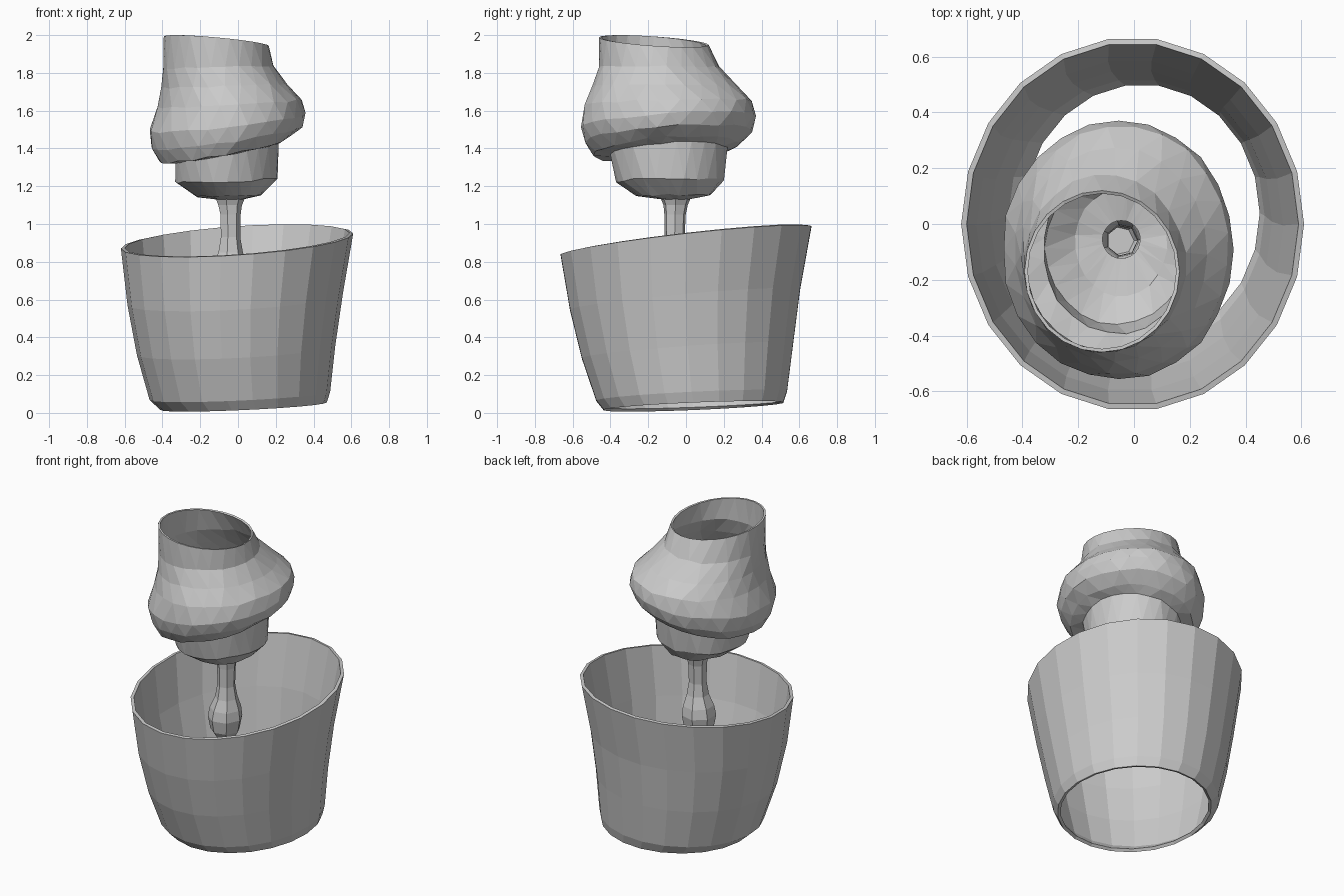
import bpy, bmesh, math, random

random.seed(4)


def loft(name, rings, sides, wall=0.0, cap_start=False, jitter=0.0, phase=0.0):
    """Skin tilted elliptical rings: (cx, cy, cz, rx, ry, tilt_x, tilt_y), bottom to top."""
    bm = bmesh.new()
    loops = []
    for i, (cx, cy, cz, rx, ry, tx, ty) in enumerate(rings):
        loop = []
        j = jitter if 0 < i < len(rings) - 1 else 0.0
        for k in range(sides):
            a = phase + 2 * math.pi * k / sides + (i % 2) * 0.5 * (jitter > 0) * 2 * math.pi / sides
            c, s = math.cos(a), math.sin(a)
            f = 1 + random.uniform(-j, j)
            loop.append(bm.verts.new((cx + rx * c * f, cy + ry * s * f,
                                      cz + tx * c + ty * s + random.uniform(-j, j) * 0.5)))
        loops.append(loop)
    for i, (lo, hi) in enumerate(zip(loops, loops[1:])):
        for k in range(sides):
            n = (k + 1) % sides
            if jitter == 0:
                bm.faces.new((lo[k], lo[n], hi[n], hi[k]))
            elif i % 2 == 0:
                bm.faces.new((lo[k], lo[n], hi[k]))
                bm.faces.new((lo[n], hi[n], hi[k]))
            else:
                bm.faces.new((lo[k], lo[n], hi[n]))
                bm.faces.new((lo[k], hi[n], hi[k]))
    if cap_start:
        bm.faces.new(list(reversed(loops[0])))
    me = bpy.data.meshes.new(name)
    bm.to_mesh(me)
    bm.free()
    ob = bpy.data.objects.new(name, me)
    bpy.context.collection.objects.link(ob)
    if wall:
        mod = ob.modifiers.new("wall", 'SOLIDIFY')
        mod.thickness = wall
        mod.offset = -1
    return ob


# Outer bucket: thin wall, open at both ends, slanted rim
loft("bucket", [
    (0.030, 0.040, 0.035, 0.440, 0.480, 0.020, 0.020),
    (0.010, 0.030, 0.090, 0.478, 0.510, 0.022, 0.025),
    (-0.010, 0.008, 0.330, 0.525, 0.565, 0.025, 0.040),
    (-0.015, -0.005, 0.600, 0.570, 0.615, 0.030, 0.055),
    (-0.005, 0.000, 0.910, 0.615, 0.670, 0.040, 0.075),
], 22, wall=0.02)

# Bulging head with lower cup, leaning to the front left and open at the top
loft("head", [
    (-0.045, -0.055, 1.130, 0.070, 0.070, 0.000, 0.000),
    (-0.045, -0.065, 1.150, 0.170, 0.200, 0.005, 0.005),
    (-0.060, -0.085, 1.230, 0.270, 0.285, 0.010, 0.005),
    (-0.060, -0.090, 1.380, 0.275, 0.310, 0.050, 0.020),
    (-0.070, -0.105, 1.395, 0.345, 0.385, 0.065, 0.028),
    (-0.060, -0.095, 1.460, 0.400, 0.445, 0.060, 0.030),
    (-0.055, -0.092, 1.540, 0.415, 0.468, 0.045, 0.028),
    (-0.045, -0.090, 1.640, 0.385, 0.445, 0.020, 0.010),
    (-0.070, -0.110, 1.730, 0.335, 0.385, 0.010, 0.000),
    (-0.105, -0.145, 1.830, 0.292, 0.320, 0.005, 0.000),
    (-0.115, -0.170, 1.968, 0.278, 0.290, -0.025, -0.020),
], 24, wall=0.012, jitter=0.012)

# Faceted hollow stem ending in a small hanging bulb
loft("stem", [
    (-0.050, -0.060, 0.580, 0.050, 0.050, 0, 0),
    (-0.050, -0.060, 0.640, 0.090, 0.090, 0, 0),
    (-0.050, -0.060, 0.720, 0.105, 0.105, 0, 0),
    (-0.047, -0.060, 0.780, 0.095, 0.095, 0, 0),
    (-0.042, -0.060, 0.850, 0.068, 0.068, 0, 0),
    (-0.042, -0.060, 0.930, 0.054, 0.054, 0, 0),
    (-0.042, -0.058, 1.050, 0.056, 0.058, 0, 0),
    (-0.045, -0.055, 1.100, 0.066, 0.066, 0, 0),
    (-0.045, -0.055, 1.138, 0.082, 0.082, 0, 0),
], 7, cap_start=True)
